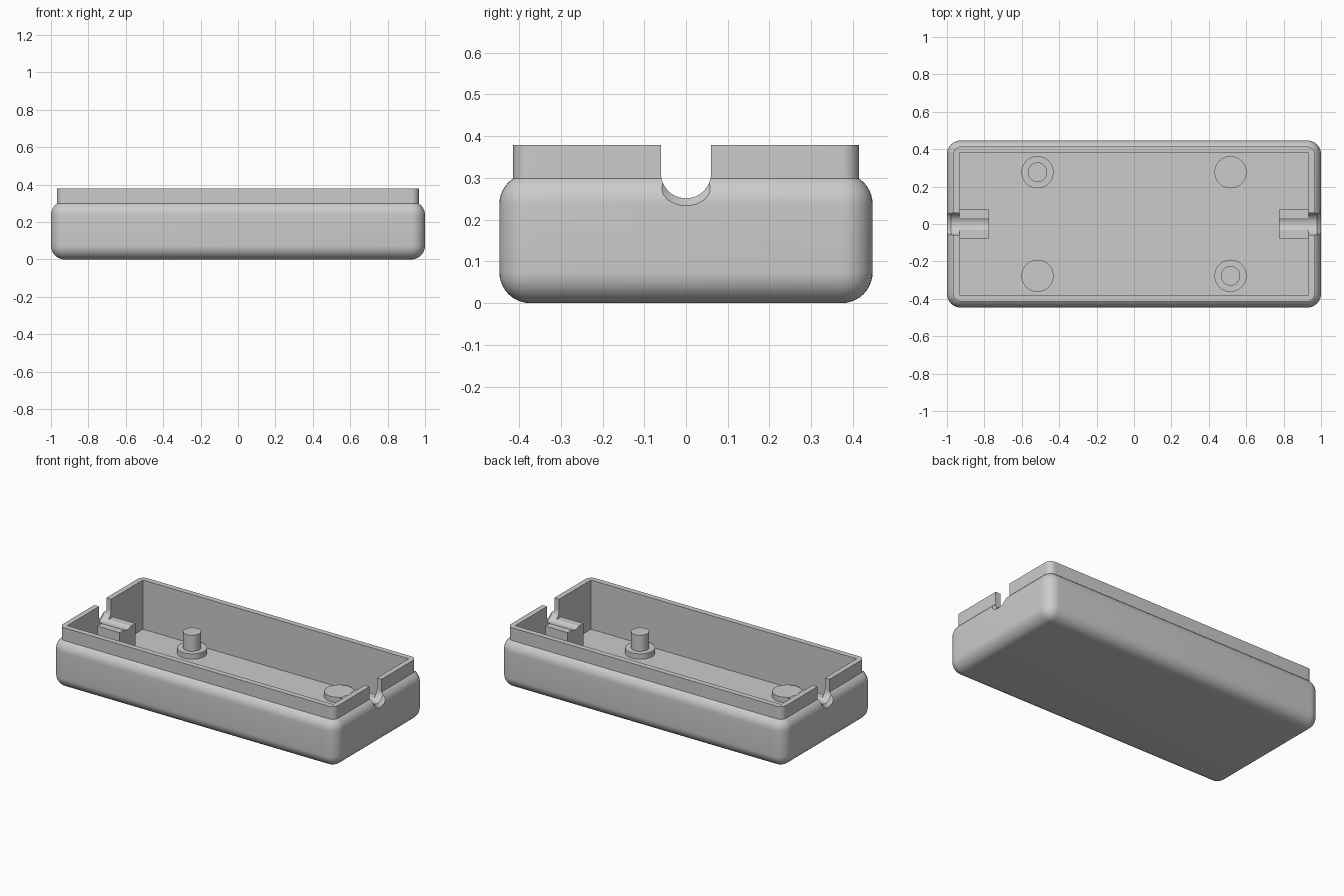
import bpy, bmesh, math
from mathutils import Matrix

default = bpy.data.objects.get("Cube")
if default:
    bpy.data.objects.remove(default, do_unlink=True)

HALF_Y, RIM_Z, TOP_Z, FLOOR_Z = 0.447, 0.311, 0.379, 0.067
SLOT_R, SLOT_Z = 0.06, RIM_Z

grey = bpy.data.materials.new("plain grey plastic")
grey.use_nodes = True
colour = (0.6, 0.6, 0.6, 1)
grey.diffuse_color = colour
grey.node_tree.nodes["Principled BSDF"].inputs["Base Color"].default_value = colour


def finish(name, bm):
    bmesh.ops.recalc_face_normals(bm, faces=bm.faces)
    mesh = bpy.data.meshes.new(name)
    bm.to_mesh(mesh)
    bm.free()
    mesh.materials.append(grey)
    obj = bpy.data.objects.new(name, mesh)
    bpy.context.collection.objects.link(obj)
    return obj


def box(name, x0, x1, y0, y1, z0, z1, radius=0, round_bottom=False):
    """Box with optionally rounded upright corners and bottom edge."""
    bm = bmesh.new()
    bmesh.ops.create_cube(bm, size=1)
    for v in bm.verts:
        v.co.x = x1 if v.co.x > 0 else x0
        v.co.y = y1 if v.co.y > 0 else y0
        v.co.z = z1 if v.co.z > 0 else z0
    if radius:
        def chosen(e):
            a, b = (v.co.z for v in e.verts)
            return a != b or (round_bottom and a < z1)
        bmesh.ops.bevel(bm, geom=[e for e in bm.edges if chosen(e)], offset=radius,
                        segments=10, profile=0.5, affect='EDGES', clamp_overlap=True)
    return finish(name, bm)


def cylinder(name, x, y, z0, z1, r):
    bm = bmesh.new()
    bmesh.ops.create_cone(bm, cap_ends=True, segments=48, radius1=r, radius2=r, depth=z1 - z0,
                          matrix=Matrix.Translation((x, y, (z0 + z1) / 2)))
    return finish(name, bm)


def combine(target, tool, operation):
    mod = target.modifiers.new(operation.lower(), 'BOOLEAN')
    mod.operation, mod.object, mod.solver = operation, tool, 'EXACT'
    bpy.context.view_layer.objects.active = target
    bpy.ops.object.modifier_apply(modifier=mod.name)
    bpy.data.objects.remove(tool, do_unlink=True)


def smooth(obj):
    bpy.ops.object.select_all(action='DESELECT')
    obj.select_set(True)
    bpy.context.view_layer.objects.active = obj
    bpy.ops.object.shade_smooth_by_angle(angle=math.radians(30))


# Tray with rounded bottom, raised inner lip and square cavity
tray = box("tray", -1, 1, -HALF_Y, HALF_Y, 0, RIM_Z, 0.074, True)
combine(tray, box("lip", -0.967, 0.967, -0.414, 0.414, 0.15, TOP_Z, 0.041), 'UNION')
combine(tray, box("cavity", -0.933, 0.933, -0.379, 0.379, FLOOR_Z, 0.6), 'DIFFERENCE')

# Cable rests inside each end wall
for side in (-1, 1):
    x0, x1 = sorted((side * 0.776, side * 0.95))
    combine(tray, box("cable_rest", x0, x1, -0.078, 0.078, 0.04, 0.261), 'UNION')

# U-shaped cable slot through both ends
bm = bmesh.new()
arc = [math.pi + math.pi * i / 24 for i in range(25)]
profile = [(SLOT_R * math.cos(a), SLOT_Z + SLOT_R * math.sin(a)) for a in arc]
profile += [(SLOT_R, 0.6), (-SLOT_R, 0.6)]
face = bm.faces.new([bm.verts.new((-1.2, y, z)) for y, z in profile])
grown = bmesh.ops.extrude_face_region(bm, geom=[face])["geom"]
bmesh.ops.translate(bm, verts=[g for g in grown if isinstance(g, bmesh.types.BMVert)],
                    vec=(2.4, 0, 0))
combine(tray, finish("cable_slot", bm), 'DIFFERENCE')

# Flared slot mouths on the outer walls
for side in (-1, 1):
    bm = bmesh.new()
    bmesh.ops.create_cone(bm, cap_ends=True, segments=48, radius1=0.056, radius2=0.082, depth=0.03,
                          matrix=Matrix.Translation((side * 0.99, 0, SLOT_Z))
                          @ Matrix.Rotation(side * math.pi / 2, 4, 'Y'))
    combine(tray, finish("slot_flare", bm), 'DIFFERENCE')
smooth(tray)

# Round floor bosses, with pins on one diagonal pair
for sx, x_name in ((-1, "right"), (1, "left")):
    for sy, y_name in ((-1, "front"), (1, "back")):
        x, y = sx * 0.516, sy * 0.277
        where = f"{y_name}_{x_name}"
        smooth(cylinder(f"boss_{where}", x, y, FLOOR_Z - 0.01, 0.101, 0.086))
        if sx != sy:
            smooth(cylinder(f"pin_{where}", x, y, 0.09, 0.203, 0.052))
